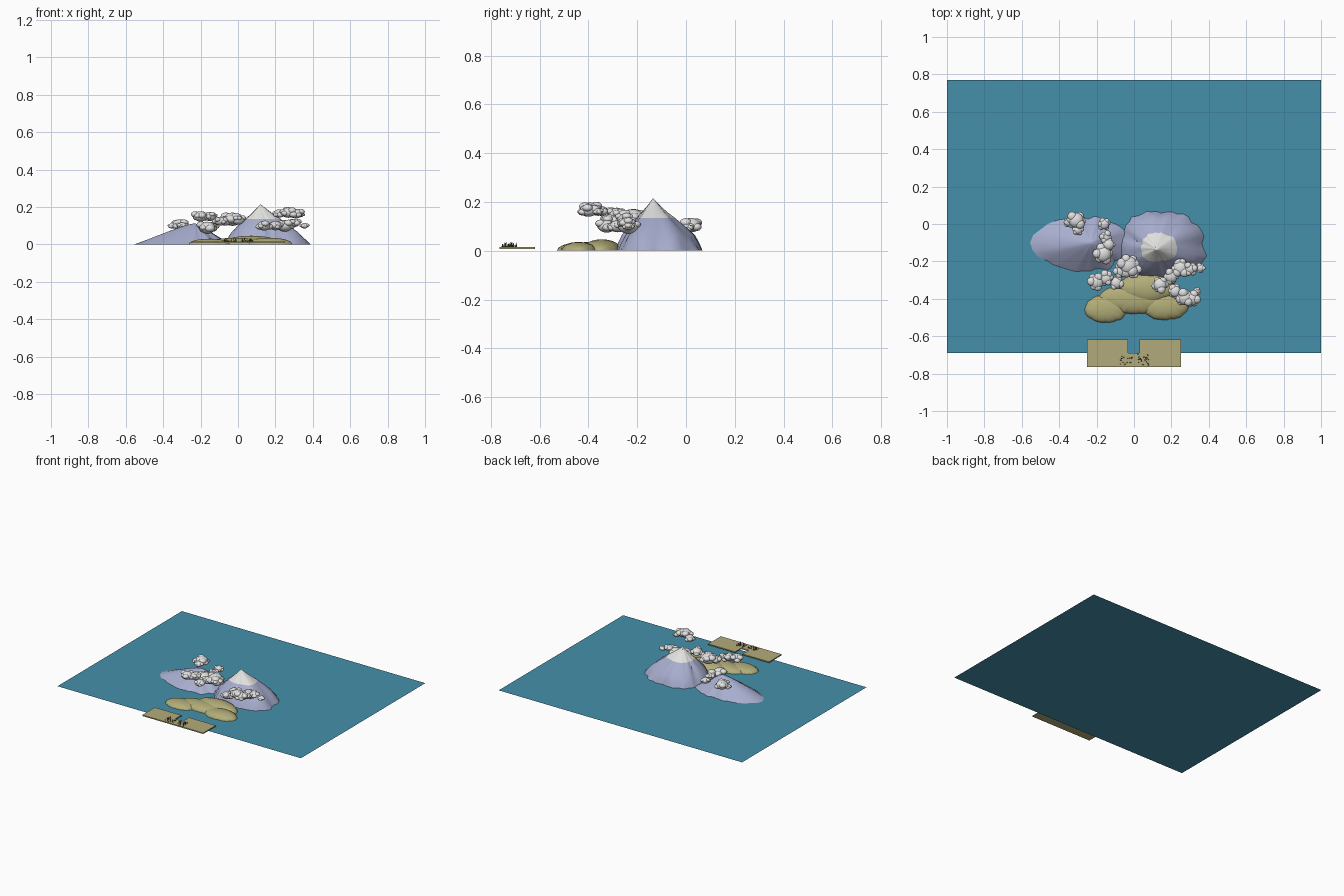
import bpy, bmesh, math, random
from mathutils import Matrix, Vector, noise

random.seed(4)
if "Cube" in bpy.data.objects:
    bpy.data.objects.remove(bpy.data.objects["Cube"])


def material(name, *rgb):
    m = bpy.data.materials.new(name)
    m.use_nodes = True
    m.diffuse_color = (*rgb, 1)
    m.node_tree.nodes["Principled BSDF"].inputs["Base Color"].default_value = (*rgb, 1)
    return m


WATER = material("sea blue", 0.06, 0.28, 0.41)
ROCK = material("mountain lavender", 0.39, 0.42, 0.62)
SNOW = material("snow white", 0.76, 0.76, 0.74)
CLOUD = material("cloud white", 0.75, 0.75, 0.75)
GRASS = material("dry grass", 0.45, 0.42, 0.19)
SAND = material("sand", 0.45, 0.41, 0.2)
REED = material("reed olive", 0.13, 0.13, 0.06)


def finish(name, bm, mats, angle=40):
    bmesh.ops.recalc_face_normals(bm, faces=bm.faces)
    me = bpy.data.meshes.new(name)
    bm.to_mesh(me)
    bm.free()
    for m in mats:
        me.materials.append(m)
    me.shade_smooth()
    me.set_sharp_from_angle(angle=math.radians(angle))
    ob = bpy.data.objects.new(name, me)
    bpy.context.collection.objects.link(ob)
    return ob


def mound(name, peak, reach, profile, mats, rough, power=2.0, n=48, snow_z=None):
    """Stacked rings around a peak; reach = extent to +x, -x, +y, -y."""
    bm = bmesh.new()
    rings = []
    for frac, z in profile:
        ring = []
        for i in range(n):
            a = 2 * math.pi * i / n
            c, s = math.cos(a), math.sin(a)
            rx = reach[0] if c > 0 else reach[1]
            ry = reach[2] if s > 0 else reach[3]
            r = (abs(c / rx) ** power + abs(s / ry) ** power) ** (-1 / power)
            wob = noise.noise(Vector((c * 3 + peak[0] * 9, s * 3, z * 5)))
            wob += 0.5 * noise.noise(Vector((c * 7, s * 7 + peak[1] * 9, z * 9)))
            r *= frac * (1 + rough * wob)
            ring.append(bm.verts.new((peak[0] + c * r, peak[1] + s * r, z)))
        rings.append(ring)
    tip = bm.verts.new(peak)
    for lo, hi in zip(rings, rings[1:]):
        for i in range(n):
            j = (i + 1) % n
            bm.faces.new((lo[i], lo[j], hi[j], hi[i]))
    for i in range(n):
        bm.faces.new((rings[-1][i], rings[-1][(i + 1) % n], tip))
    if snow_z:
        for f in bm.faces:
            f.material_index = int(f.calc_center_median().z > snow_z)
    return finish(name, bm, mats)


# Sea sheet
bm = bmesh.new()
bmesh.ops.create_grid(bm, x_segments=1, y_segments=1, size=1,
                      matrix=Matrix.Translation((0, 0.04, 0)) @ Matrix.Diagonal((1, 0.73, 1, 1)))
finish("sea", bm, [WATER])

# Mountains
mound("snowy_mountain", (0.12, -0.135, 0.215), (0.26, 0.19, 0.2, 0.148),
      [(1, 0), (0.92, 0.03), (0.8, 0.065), (0.62, 0.1), (0.43, 0.135),
       (0.28, 0.16), (0.13, 0.188), (0.05, 0.205)],
      [ROCK, SNOW], 0.13, 2.4, snow_z=0.136)
mound("low_mountain", (-0.23, -0.1, 0.113), (0.19, 0.325, 0.135, 0.15),
      [(1, 0), (0.8, 0.026), (0.58, 0.053), (0.36, 0.08), (0.18, 0.1), (0.07, 0.109)],
      [ROCK], 0.13, 2.0)

# Grassy hills, rounded on top
HILLS = [("back", 0.07, -0.345, 0.16, 0.08, 0.047), ("middle", 0.0, -0.4, 0.19, 0.08, 0.036),
         ("right", -0.15, -0.455, 0.115, 0.073, 0.031), ("left", 0.17, -0.44, 0.125, 0.073, 0.036)]
for name, x, y, rx, ry, h in HILLS:
    dome = [(math.cos(t * 0.25), h * math.sin(t * 0.25)) for t in range(6)]
    mound(name + "_hill", (x, y, h), (rx, rx, ry, ry), dome, [GRASS], 0.08)


# Clouds: each a big core surrounded by smaller puffs
def cloud(name, puffs):
    bm = bmesh.new()

    def puff(x, y, z, r, flat=0.72):
        m = Matrix.Translation((x, y, z)) @ Matrix.Diagonal((r, r, r * flat, 1))
        bmesh.ops.create_uvsphere(bm, u_segments=16, v_segments=10, radius=1, matrix=m)

    for x, y, z, r in puffs:
        puff(x, y, z, r * 0.85)
        for k in range(6):
            a = k * math.pi / 3 + random.uniform(-0.3, 0.3)
            d = r * 0.62
            puff(x + d * math.cos(a), y + d * math.sin(a),
                 z + random.uniform(-0.2, 0.3) * r, r * random.uniform(0.4, 0.55))
    finish(name, bm, [CLOUD], 60)


cloud("cloud_west", [(-0.31, 0.02, 0.105, 0.048), (-0.35, 0.01, 0.1, 0.025),
                     (-0.3, -0.03, 0.1, 0.03)])
cloud("cloud_ridge", [(-0.16, 0.0, 0.09, 0.033), (-0.15, -0.07, 0.09, 0.032),
                      (-0.135, -0.11, 0.1, 0.033), (-0.165, -0.16, 0.09, 0.052)])
cloud("cloud_middle", [(-0.03, -0.22, 0.135, 0.058), (-0.07, -0.25, 0.125, 0.04),
                       (0.0, -0.25, 0.13, 0.04)])
cloud("cloud_front", [(-0.2, -0.31, 0.15, 0.045), (-0.15, -0.29, 0.15, 0.04),
                      (-0.095, -0.315, 0.125, 0.038)])
cloud("cloud_east", [(0.25, -0.235, 0.1, 0.05), (0.2, -0.28, 0.1, 0.04),
                     (0.14, -0.325, 0.1, 0.042), (0.3, -0.24, 0.115, 0.035),
                     (0.355, -0.235, 0.1, 0.024)])
cloud("cloud_high", [(0.27, -0.395, 0.17, 0.045), (0.22, -0.36, 0.165, 0.036),
                     (0.31, -0.4, 0.165, 0.042), (0.335, -0.36, 0.16, 0.022)])

# Beach: one thin slab with an inlet on the sea side
outline = [(-0.25, -0.765), (0.25, -0.765), (0.25, -0.618), (0.03, -0.618),
           (0.03, -0.69), (-0.033, -0.69), (-0.033, -0.618), (-0.25, -0.618)]
bm = bmesh.new()
base = bm.faces.new([bm.verts.new((x, y, 0.008)) for x, y in outline])
top = bmesh.ops.extrude_face_region(bm, geom=[base])["geom"]
bmesh.ops.translate(bm, vec=(0, 0, 0.008),
                    verts=[v for v in top if isinstance(v, bmesh.types.BMVert)])
finish("beach", bm, [SAND])

# Reed tufts on the beach
bm = bmesh.new()
for k in range(40):
    h = random.uniform(0.008, 0.022)
    side = random.choice((-1, 1))
    spot = (side * random.uniform(0.01, 0.08), random.uniform(-0.755, -0.695), 0.015 + h / 2)
    lean = Matrix.Rotation(random.uniform(-0.3, 0.3), 4, random.choice("XY"))
    bmesh.ops.create_cone(bm, cap_ends=True, segments=5, radius1=0.003, radius2=0.0005,
                          depth=h, matrix=Matrix.Translation(spot) @ lean)
finish("reeds", bm, [REED])
